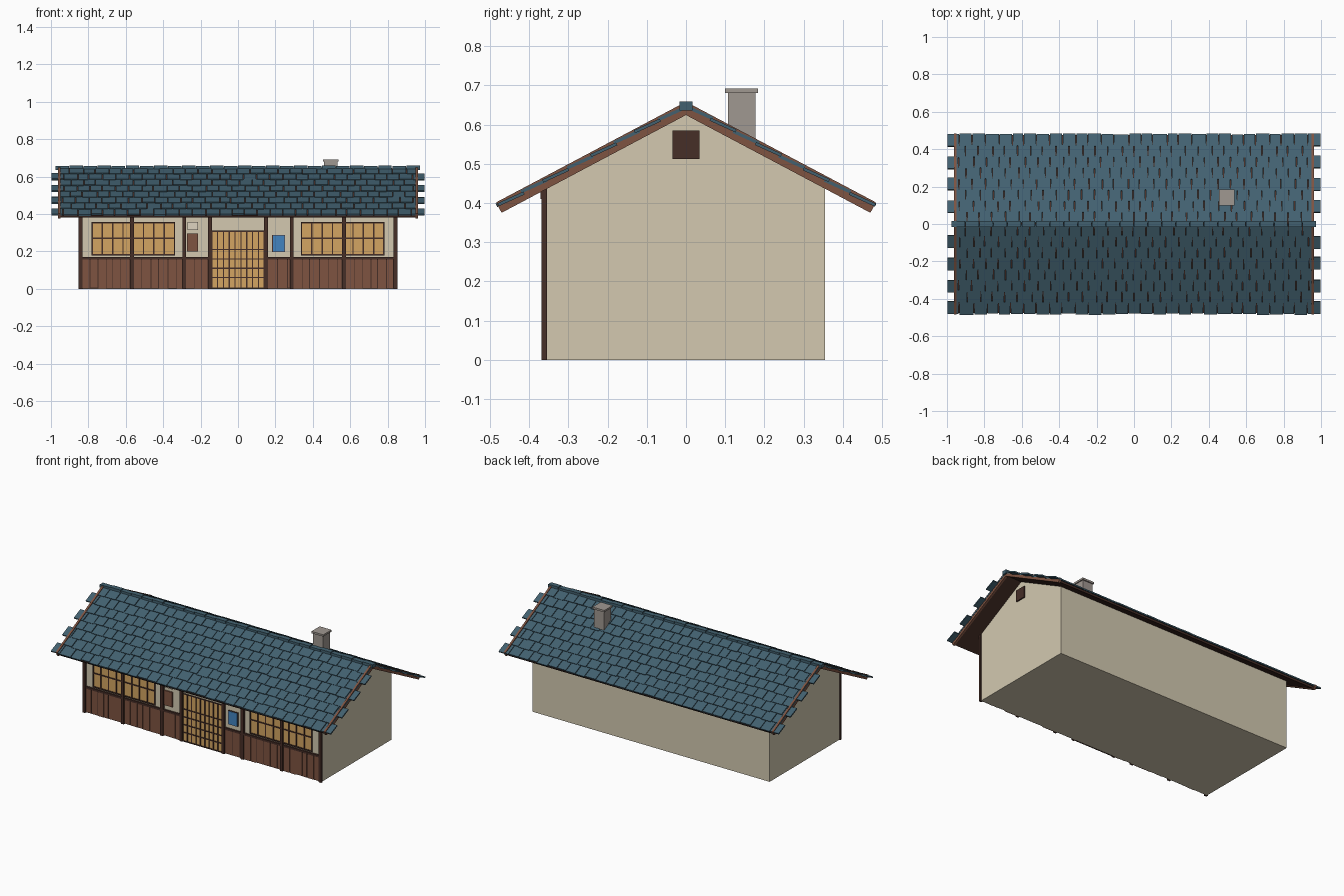
import bpy, bmesh, math, random
from mathutils import Matrix, Vector

random.seed(7)
cube = bpy.data.objects.get("Cube")
if cube:
    bpy.data.objects.remove(cube, do_unlink=True)


def material(name, *rgb):
    """Flat material from an sRGB 0-255 colour."""
    col = [((c / 255 + 0.055) / 1.055) ** 2.4 for c in rgb] + [1]
    m = bpy.data.materials.new(name)
    m.use_nodes = True
    m.diffuse_color = col
    m.node_tree.nodes["Principled BSDF"].inputs["Base Color"].default_value = col
    return m


PLASTER = material("plaster", 211, 201, 176)
TILE = material("blue_grey_tile", 66, 97, 112)
DARK = material("dark_timber", 70, 46, 39)
PLANK = material("red_brown_wood", 126, 83, 65)
AMBER = material("amber_paper", 211, 165, 98)
STONE = material("chimney_grey", 160, 152, 145)
BLUE = material("blue_board", 66, 132, 192)
PAPER = material("pale_paper", 222, 212, 192)


def finish(name, bm, mat):
    bmesh.ops.recalc_face_normals(bm, faces=bm.faces)
    mesh = bpy.data.meshes.new(name)
    bm.to_mesh(mesh)
    bm.free()
    mesh.materials.append(mat)
    obj = bpy.data.objects.new(name, mesh)
    bpy.context.collection.objects.link(obj)
    return obj


def add_box(bm, x, y, z):
    """Axis-aligned box from three (low, high) ranges."""
    mid = Vector([(a + b) / 2 for a, b in (x, y, z)])
    size = [b - a for a, b in (x, y, z)]
    bmesh.ops.create_cube(bm, size=1, matrix=Matrix.Translation(mid) @ Matrix.Diagonal(size + [1]))


def boxes(name, mat, items):
    bm = bmesh.new()
    for item in items:
        add_box(bm, *item)
    return finish(name, bm, mat)


def prism(name, mat, profile, half):
    """Extrude a y-z profile along x."""
    bm = bmesh.new()
    face = bm.faces.new([bm.verts.new((-half, y, z)) for y, z in profile])
    ext = bmesh.ops.extrude_face_region(bm, geom=[face])["geom"]
    verts = [v for v in ext if isinstance(v, bmesh.types.BMVert)]
    bmesh.ops.translate(bm, verts=verts, vec=(2 * half, 0, 0))
    return finish(name, bm, mat)


# Main dimensions
HALF, DEPTH, APEX, EAVE = 0.845, 0.355, 0.63, 0.47
PITCH = math.atan(0.53)
COS, SIN = math.cos(PITCH), math.sin(PITCH)
SLOPE = EAVE / COS
FRONT = -DEPTH


def under(y):
    return APEX - abs(y) * math.tan(PITCH)


# Walls with gables
prism("walls", PLASTER, [(-DEPTH, 0), (DEPTH, 0), (DEPTH, under(DEPTH)),
                         (0, APEX), (-DEPTH, under(DEPTH))], HALF)

# Gable vents on both ends
boxes("gable_vents", DARK, [(sorted((s * HALF, s * (HALF + 0.008))), (-0.035, 0.035), (0.512, 0.585))
                            for s in (-1, 1)])

# Roof deck
T = 0.012
prism("roof_deck", DARK, [(-EAVE, under(EAVE)), (0, APEX), (EAVE, under(EAVE)),
                          (EAVE + T * SIN, under(EAVE) + T * COS), (0, APEX + T / COS),
                          (-EAVE - T * SIN, under(EAVE) + T * COS)], 0.957)


def slope_matrix(side, x, u, h):
    """Frame on a roof slope: u runs down from the ridge, h along the normal."""
    down, up = Vector((0, side * COS, -SIN)), Vector((0, side * SIN, COS))
    rot = Matrix((Vector((1, 0, 0)), down, up)).transposed().to_4x4()
    return Matrix.Translation(Vector((x, 0, APEX)) + down * u + up * h) @ rot


# Staggered roof tiles: every other course sticks out at the ends
ROWS, COLS = 8, 28
pitch, width = SLOPE / ROWS, 1.93 / COLS
tiles = bmesh.new()
for side in (-1, 1):
    for row in range(ROWS):
        count = COLS + row % 2
        joints = [(i - count / 2) * width + random.uniform(-0.008, 0.008) * (0 < i < count)
                  for i in range(count + 1)]
        for a, b in zip(joints, joints[1:]):
            u = (row + 0.5) * pitch + random.uniform(-0.004, 0.003)
            frame = slope_matrix(side, (a + b) / 2, u, 0.016 + random.uniform(-0.001, 0.001))
            size = Matrix.Diagonal((b - a - 0.004, pitch + 0.006, 0.008, 1))
            bmesh.ops.create_cube(tiles, size=1, matrix=frame @ Matrix.Rotation(0.06, 4, "X") @ size)
finish("roof_tiles", tiles, TILE)

# Rake boards along the gable edges
rakes = bmesh.new()
for side in (-1, 1):
    for x in (-0.955, 0.955):
        size = Matrix.Diagonal((0.013, SLOPE + 0.006, 0.03, 1))
        bmesh.ops.create_cube(rakes, size=1, matrix=slope_matrix(side, x, SLOPE / 2, 0.01) @ size)
finish("rake_boards", rakes, PLANK)

# Ridge caps
N, RIDGE = 26, 0.975
step = 2 * RIDGE / N
boxes("ridge_caps", TILE, [((-RIDGE + i * step, -RIDGE + (i + 1) * step - 0.003),
                            (-0.016, 0.016), (0.636, 0.656 + 0.003 * (i % 2))) for i in range(N)])

# Chimney
CX, CY = 0.496, 0.142


def chimney_box(r, low, high):
    return ((CX - r, CX + r), (CY - r, CY + r), (low, high))


boxes("chimney_stack", STONE, [chimney_box(0.035, 0.53, 0.68)])
boxes("chimney_cap", STONE, [chimney_box(0.042, 0.68, 0.692)])

# Front timber frame
RAIL = 0.165
posts = [s * x for s in (-1, 1) for x in (0.15, 0.287, 0.567, 0.842)]
boxes("front_posts", DARK, [((x - 0.01, x + 0.01), (FRONT - 0.014, FRONT), (0, 0.43)) for x in posts])
boxes("front_top_beam", DARK, [((-0.85, 0.85), (FRONT - 0.016, FRONT), (0.41, 0.437))])
boxes("front_rails", DARK, [(sorted((s * 0.15, s * 0.85)), (FRONT - 0.012, FRONT),
                             (RAIL - 0.007, RAIL + 0.006)) for s in (-1, 1)])

# Lower planks on a dark backing
boxes("plank_backing", DARK, [(sorted((s * 0.15, s * 0.842)), (FRONT - 0.003, FRONT), (0.002, RAIL))
                              for s in (-1, 1)])
planks = []
edges = sorted(posts)
for a, b in zip(edges, edges[1:]):
    if a < 0 < b:
        continue
    x, end = a + 0.01, b - 0.01
    while x < end - 0.01:
        nxt = min(x + random.uniform(0.035, 0.055), end)
        planks.append(((x, nxt - random.uniform(0.002, 0.005)),
                       (FRONT - random.uniform(0.006, 0.009), FRONT),
                       (random.uniform(0, 0.006), RAIL - 0.008)))
        x = nxt
boxes("front_planks", PLANK, planks)


def lattice(name, x0, x1, z0, z1, cols, levels, bar):
    """Paper panel with a dark frame and grid bars."""
    boxes(name + "_paper", AMBER, [((x0, x1), (FRONT - 0.005, FRONT), (z0, z1))])
    y, r = (FRONT - 0.009, FRONT - 0.004), bar / 2
    bars = [((x - r, x + r), y, (z0, z1))
            for x in (x0 + (x1 - x0) * i / cols for i in range(cols + 1))]
    bars += [((x0 - r, x1 + r), y, (z - r, z + r)) for z in (z0, z1, *levels)]
    boxes(name + "_lattice", DARK, bars)


# Windows and sliding door
lattice("right_window", -0.78, -0.34, 0.182, 0.353, 8, [0.27], 0.007)
lattice("left_window", 0.34, 0.78, 0.182, 0.353, 8, [0.27], 0.007)
lattice("door", -0.14, 0.14, 0.004, 0.308, 9, [0.06, 0.11, 0.16, 0.21], 0.006)

# Notice boards between the posts
SIGN = (FRONT - 0.009, FRONT)
boxes("paper_notice", PAPER, [((-0.27, -0.215), SIGN, (0.315, 0.358))])
boxes("wooden_notice", PLANK, [((-0.272, -0.215), SIGN, (0.2, 0.295))])
boxes("blue_notice_frame", DARK, [((0.183, 0.251), (FRONT - 0.006, FRONT), (0.197, 0.287))])
boxes("blue_notice", BLUE, [((0.186, 0.248), SIGN, (0.2, 0.284))])
